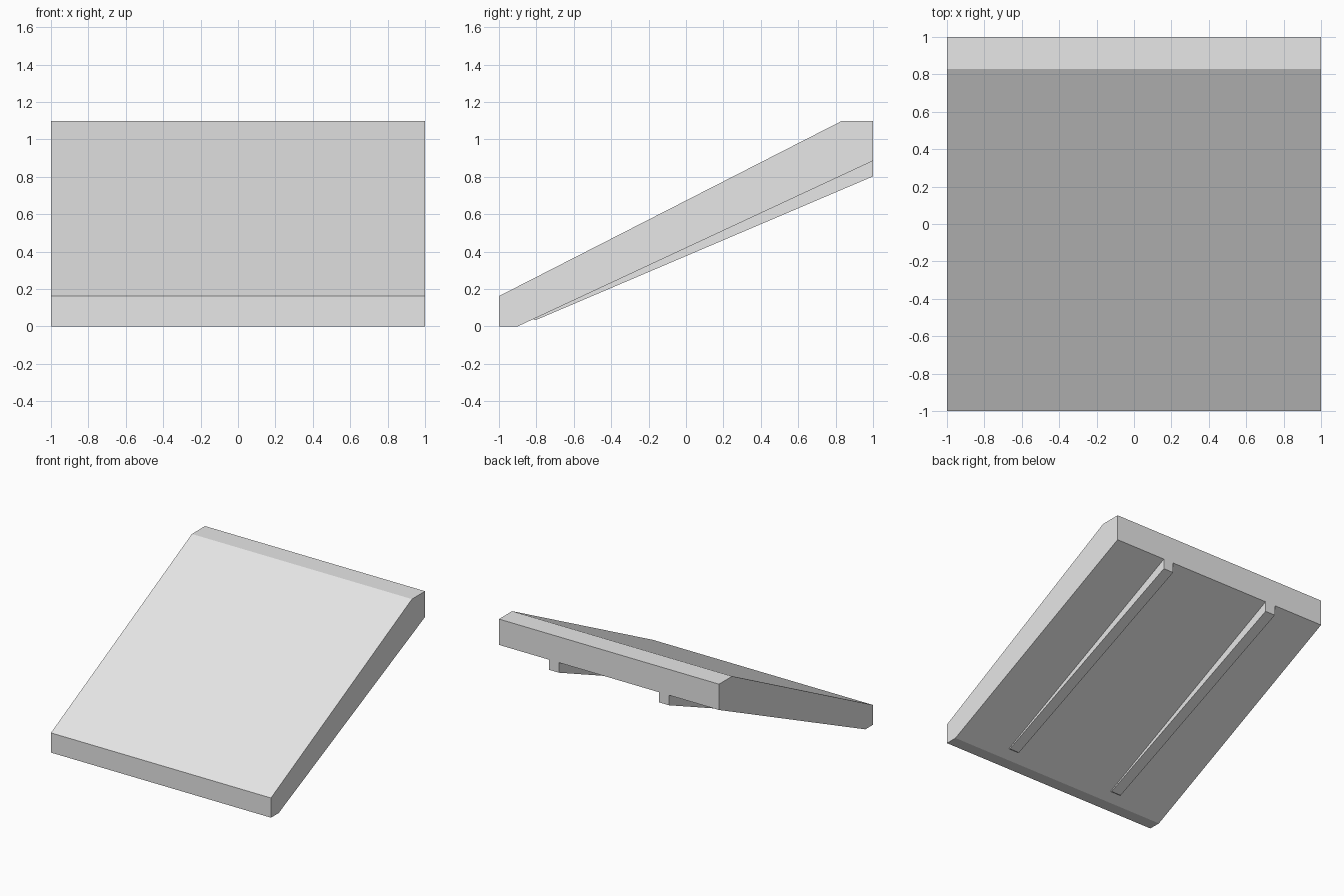
import bpy
import bmesh

cube = bpy.data.objects.get("Cube")
if cube:
    bpy.data.objects.remove(cube, do_unlink=True)

GREY = (0.8, 0.8, 0.8, 1.0)
grey = bpy.data.materials.new("light_grey")
grey.use_nodes = True
grey.diffuse_color = GREY
grey.node_tree.nodes["Principled BSDF"].inputs["Base Color"].default_value = GREY


def extrude_profile(name, profile, x_centre, width):
    """Extrude a closed (y, z) side profile along x."""
    bm = bmesh.new()
    start = x_centre - width / 2
    face = bm.faces.new([bm.verts.new((start, y, z)) for y, z in profile])
    result = bmesh.ops.extrude_face_region(bm, geom=[face])
    verts = [g for g in result["geom"] if isinstance(g, bmesh.types.BMVert)]
    bmesh.ops.translate(bm, verts=verts, vec=(width, 0, 0))
    bmesh.ops.recalc_face_normals(bm, faces=bm.faces)
    mesh = bpy.data.meshes.new(name)
    bm.to_mesh(mesh)
    bm.free()
    mesh.materials.append(grey)
    obj = bpy.data.objects.new(name, mesh)
    bpy.context.collection.objects.link(obj)
    return obj


# Sloping slab with upright ends and a flat top lip
slab = [(-1, 0), (-0.9, 0), (1, 0.885), (1, 1.097), (0.83, 1.097), (-1, 0.162)]
extrude_profile("ramp_slab", slab, 0, 2)

# Two tapered rails under the slab, slightly sunk into it
rail = [(-0.82, 0.04), (-0.805, 0.033), (1, 0.802), (1, 0.89), (-0.81, 0.047)]
for side, sign in (("left", 1), ("right", -1)):
    extrude_profile(side + "_support_rail", rail, sign * 0.5, 0.09)
